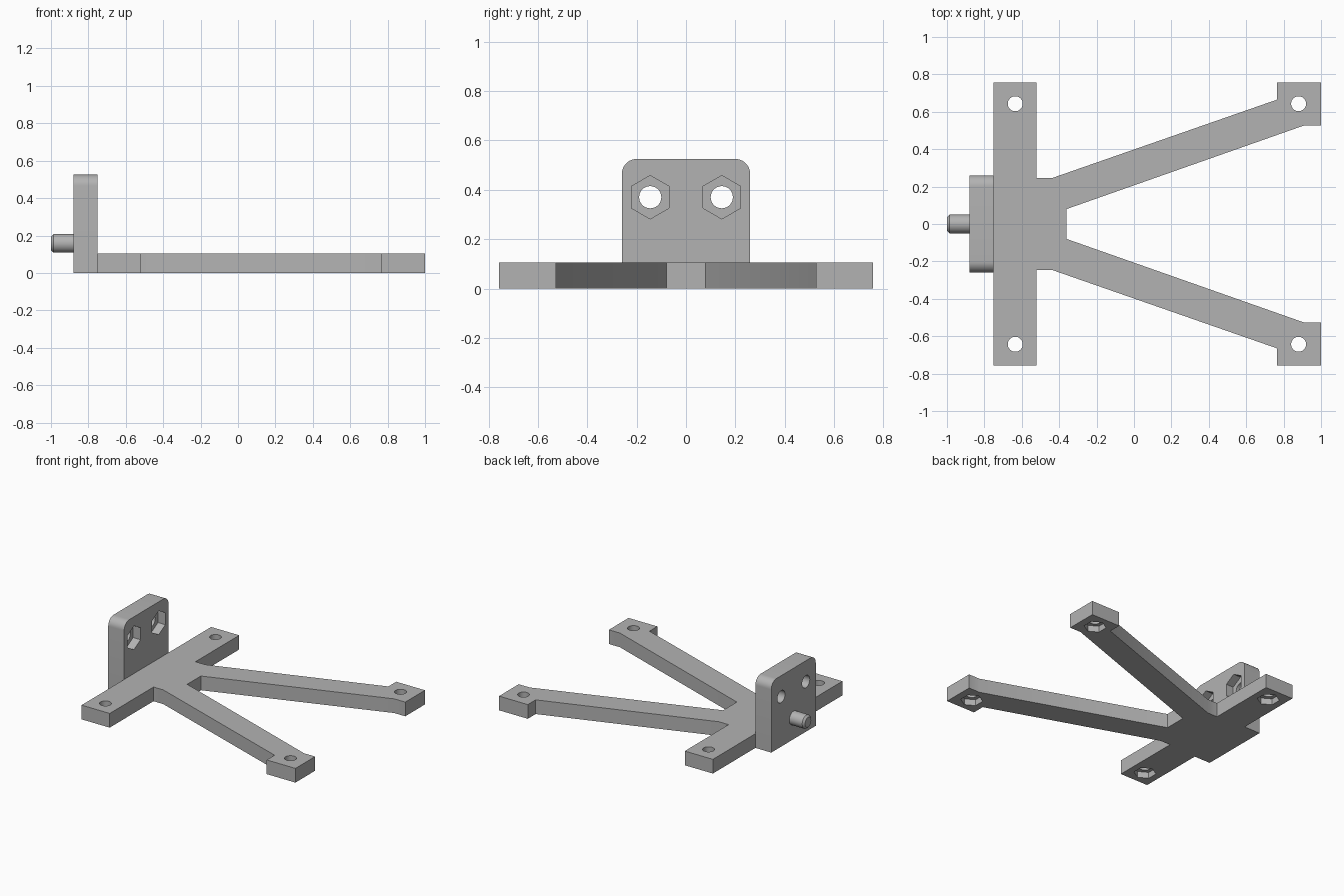
import bpy, bmesh, math
from mathutils import Matrix, Vector

if "Cube" in bpy.data.objects:
    bpy.data.objects.remove(bpy.data.objects["Cube"])

grey = bpy.data.materials.new("plain grey")
grey.use_nodes = True
GREY = (0.45, 0.45, 0.45, 1)
grey.diffuse_color = GREY
grey.node_tree.nodes["Principled BSDF"].inputs["Base Color"].default_value = GREY


def add_object(name, bm):
    bmesh.ops.recalc_face_normals(bm, faces=bm.faces)
    mesh = bpy.data.meshes.new(name)
    bm.to_mesh(mesh)
    bm.free()
    mesh.materials.append(grey)
    obj = bpy.data.objects.new(name, mesh)
    bpy.context.collection.objects.link(obj)
    return obj


def prism(name, points, offset):
    """Extrude a flat outline along an offset."""
    bm = bmesh.new()
    face = bm.faces.new([bm.verts.new(p) for p in points])
    new = bmesh.ops.extrude_face_region(bm, geom=[face], use_keep_orig=True)
    moved = [g for g in new["geom"] if isinstance(g, bmesh.types.BMVert)]
    bmesh.ops.translate(bm, verts=moved, vec=Vector(offset))
    return add_object(name, bm)


def ring(center, radius, sides, axis):
    """Regular polygon around the z or x axis, one corner towards y or z."""
    points = []
    for i in range(sides):
        a = math.tau * i / sides
        u, v = radius * math.sin(a), radius * math.cos(a)
        points.append(Vector(center) + Vector((u, v, 0) if axis == "z" else (0, u, v)))
    return points


def cut(target, cutter):
    cutter.hide_render = True
    mod = target.modifiers.new("cut", "BOOLEAN")
    mod.operation = "DIFFERENCE"
    mod.solver = "EXACT"
    mod.object = cutter
    bpy.context.view_layer.objects.active = target
    bpy.ops.object.modifier_apply(modifier=mod.name)
    bpy.data.objects.remove(cutter)


def smooth(obj):
    bpy.ops.object.select_all(action="DESELECT")
    obj.select_set(True)
    bpy.context.view_layer.objects.active = obj
    bpy.ops.object.shade_smooth_by_angle(angle=math.radians(30))


# Flat base: crossbar with two splayed arms, mirrored across y
THICK = 0.105
half = [(-0.75, 0.757), (-0.52, 0.757), (-0.52, 0.245), (-0.44, 0.245),
        (0.765, 0.665), (0.765, 0.757), (1, 0.757), (1, 0.527),
        (0.91, 0.527), (-0.36, 0.08)]
outline = half + [(x, -y) for x, y in reversed(half)]
base = prism("base_frame", [(x, y, 0) for x, y in outline], (0, 0, THICK))

# Bolt holes with hexagonal nut pockets underneath
for x in (-0.635, 0.88):
    for y in (-0.643, 0.643):
        cut(base, prism("hole", ring((x, y, -0.1), 0.04, 32, "z"), (0, 0, 0.4)))
        cut(base, prism("pocket", ring((x, y, -0.1), 0.075, 6, "z"), (0, 0, 0.145)))
smooth(base)

# Upright plate with rounded top corners
W, H, R = 0.26, 0.525, 0.06
arc = [(W - R + R * math.cos(a), H - R + R * math.sin(a))
       for a in (math.pi / 2 * i / 10 for i in range(11))]
side = [(W, 0)] + arc
profile = side + [(-y, z) for y, z in reversed(side)]
plate = prism("upright_plate", [(-0.88, y, z) for y, z in profile], (0.13, 0, 0))

# Plate holes with nut pockets on the inner side
for y in (-0.145, 0.145):
    cut(plate, prism("hole", ring((-1, y, 0.37), 0.045, 32, "x"), (0.4, 0, 0)))
    cut(plate, prism("pocket", ring((-0.81, y, 0.37), 0.088, 6, "x"), (0.2, 0, 0)))
smooth(plate)

# Locating pin with a chamfered tip
pin = prism("locating_pin", ring((-0.88, 0, 0.158), 0.05, 40, "x"), (-0.12, 0, 0))
bm = bmesh.new()
bm.from_mesh(pin.data)
tip = [e for e in bm.edges if all(v.co.x < -0.99 for v in e.verts)]
bmesh.ops.bevel(bm, geom=tip, offset=0.014, segments=1, affect="EDGES")
bm.to_mesh(pin.data)
bm.free()
smooth(pin)
